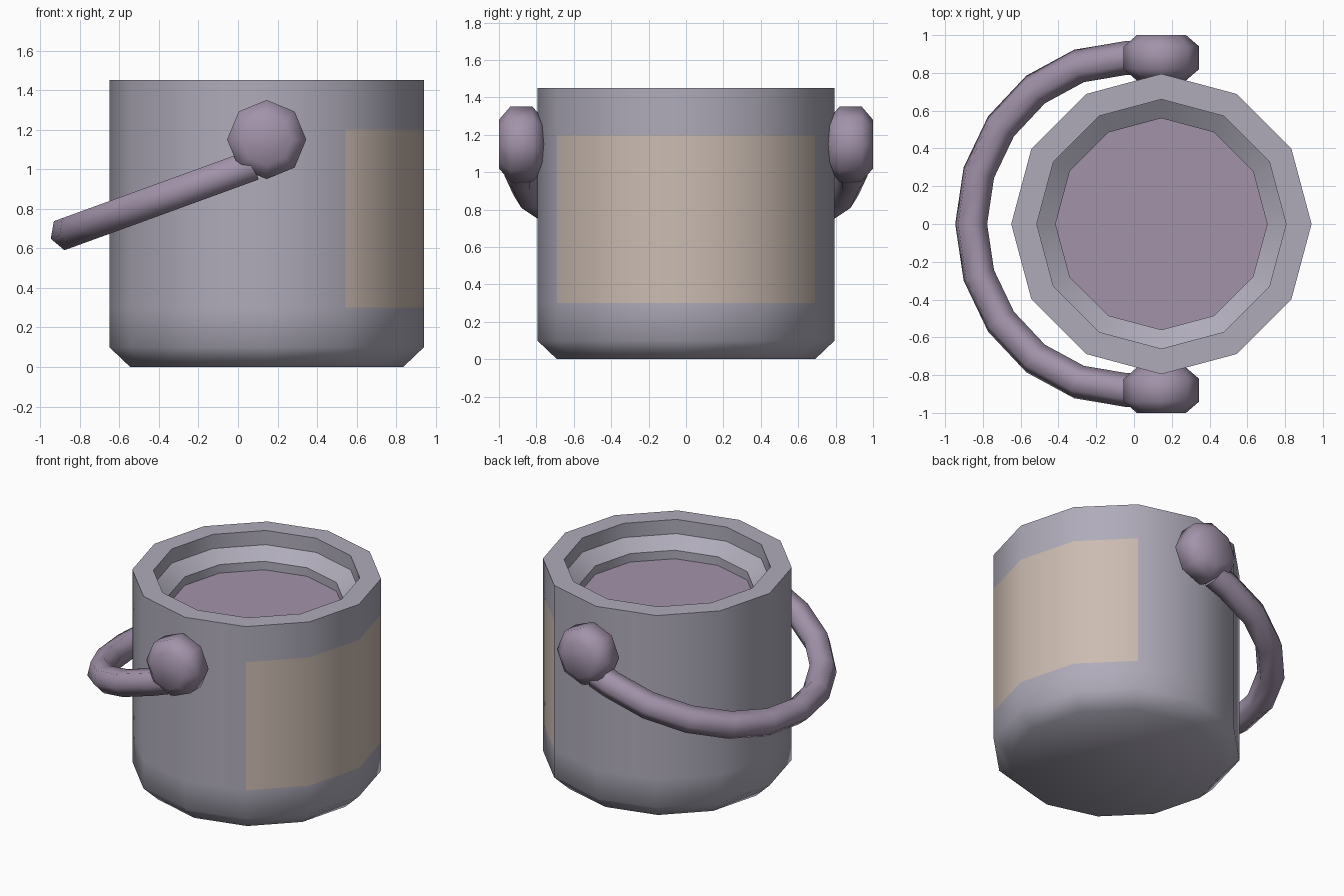
import bpy, bmesh, math
from mathutils import Vector

cube = bpy.data.objects.get("Cube")
if cube:
    bpy.data.objects.remove(cube, do_unlink=True)


def material(name, rgb):
    mat = bpy.data.materials.new(name)
    mat.use_nodes = True
    color = (*rgb, 1.0)
    mat.diffuse_color = color
    mat.node_tree.nodes["Principled BSDF"].inputs["Base Color"].default_value = color
    return mat


metal = material("grey metal", (0.43, 0.41, 0.49))
mauve = material("mauve", (0.36, 0.29, 0.40))
tan = material("tan label", (0.60, 0.50, 0.44))


def skin(name, rings, mats, angle, paint=None):
    """Join matching rings of points into a closed, smoothly shaded solid."""
    bm = bmesh.new()
    loops = [[bm.verts.new(p) for p in ring] for ring in rings]
    count = len(loops[0])
    for low, high in zip(loops, loops[1:]):
        for i in range(count):
            j = (i + 1) % count
            bm.faces.new((low[i], low[j], high[j], high[i]))
    bm.faces.new(loops[0][::-1])
    bm.faces.new(loops[-1])
    bmesh.ops.recalc_face_normals(bm, faces=bm.faces)
    if paint:
        for face in bm.faces:
            face.material_index = paint(face)
    mesh = bpy.data.meshes.new(name)
    bm.to_mesh(mesh)
    bm.free()
    for mat in mats:
        mesh.materials.append(mat)
    mesh.shade_smooth()
    mesh.set_sharp_from_angle(angle=math.radians(angle))
    obj = bpy.data.objects.new(name, mesh)
    bpy.context.collection.objects.link(obj)
    return obj


def ring(center, a, b, radius, sides):
    steps = [2 * math.pi * i / sides for i in range(sides)]
    return [center + radius * (math.cos(t) * a + math.sin(t) * b) for t in steps]


X, Y, Z = Vector((1, 0, 0)), Vector((0, 1, 0)), Vector((0, 0, 1))
AXIS_X = 0.145

# Bucket: twelve-sided turned shell with stepped mouth, contents and label
profile = [(0.69, 0), (0.795, 0.1), (0.795, 0.3), (0.795, 1.2), (0.795, 1.45),
           (0.66, 1.45), (0.66, 1.35), (0.56, 1.28), (0.56, 1.22)]


def bucket_paint(face):
    c = face.calc_center_median()
    if face.normal.z > 0.9 and c.z < 1.3:
        return 1
    on_side = abs(face.normal.z) < 0.1 and 0.3 < c.z < 1.2
    return 2 if on_side and c.x > AXIS_X + 0.5 else 0


skin("bucket", [ring(Vector((AXIS_X, 0, z)), X, Y, r, 12) for r, z in profile],
     [metal, mauve, tan], 50, bucket_paint)

# Round knobs holding the handle
knob_profile = [(0.13, 0.76), (0.2, 0.82), (0.2, 0.94), (0.13, 1.0)]
for side, label in ((-1, "front"), (1, "back")):
    rings = [ring(Vector((AXIS_X, side * y, 1.15)), X, Z, r, 8) for r, y in knob_profile]
    skin(label + "_knob", rings, [mauve], 60)

# Handle: half hoop, tilted down, with short straight ends inside the knobs
tilt = math.radians(20)
along = Vector((math.cos(tilt), 0, math.sin(tilt)))
across = Vector((-math.sin(tilt), 0, math.cos(tilt)))
hoop_center = Vector((-0.035, 0, 0.98))
hoop, tube = 0.88, 0.09
rings = []
for i in range(11):
    t = math.pi * (i / 10 - 0.5)
    outward = -math.cos(t) * along + math.sin(t) * Y
    rings.append(ring(hoop_center + hoop * outward, outward, across, tube, 6))
stub = 0.12 * along
rings.insert(0, [p + stub for p in rings[0]])
rings.append([p + stub for p in rings[-1]])
skin("handle", rings, [mauve], 65)
